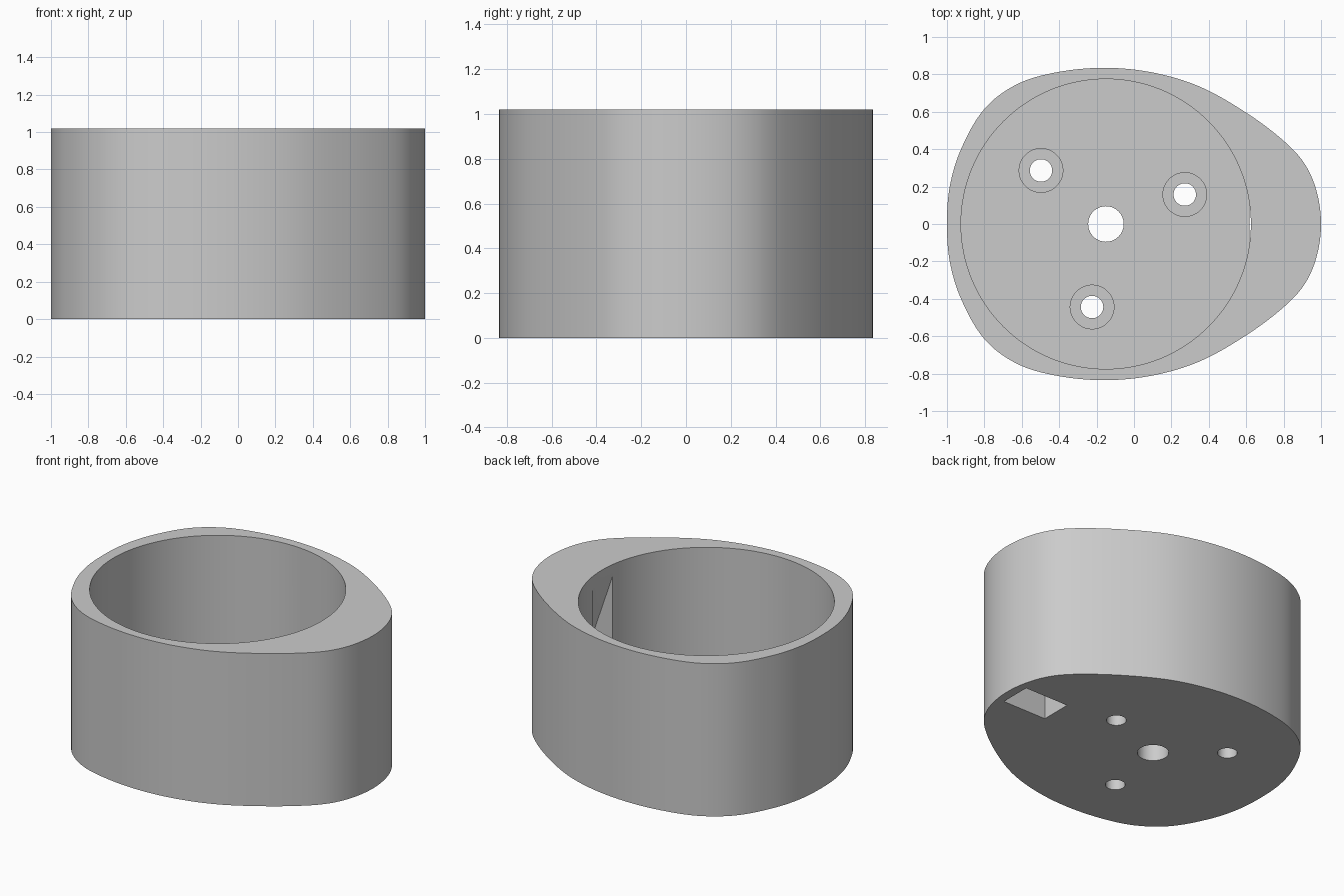
import bpy, bmesh, math
from mathutils import Vector
from mathutils.geometry import interpolate_bezier

if "Cube" in bpy.data.objects:
    bpy.data.objects.remove(bpy.data.objects["Cube"])

HEIGHT, FLOOR = 1.02, 0.2
BORE_X, BORE_R = -0.15, 0.775

grey = bpy.data.materials.new("plain grey")
grey.use_nodes = True
grey.diffuse_color = (0.6, 0.6, 0.6, 1)
grey.node_tree.nodes["Principled BSDF"].inputs["Base Color"].default_value = (0.6, 0.6, 0.6, 1)


def prism(name, points, direction):
    """Extrude a planar outline into a closed solid."""
    bm = bmesh.new()
    face = bm.faces.new([bm.verts.new(p) for p in points])
    grown = bmesh.ops.extrude_face_region(bm, geom=[face])["geom"]
    bmesh.ops.translate(bm, vec=direction,
                        verts=[v for v in grown if isinstance(v, bmesh.types.BMVert)])
    bmesh.ops.recalc_face_normals(bm, faces=bm.faces)
    mesh = bpy.data.meshes.new(name)
    bm.to_mesh(mesh)
    bm.free()
    obj = bpy.data.objects.new(name, mesh)
    obj.data.materials.append(grey)
    bpy.context.collection.objects.link(obj)
    return obj


def cylinder(name, x, y, radius, z0, z1, sides=48):
    ring = [(x + radius * math.cos(math.tau * i / sides),
             y + radius * math.sin(math.tau * i / sides), z0) for i in range(sides)]
    return prism(name, ring, (0, 0, z1 - z0))


def smooth_loop(points, steps=8):
    """Smooth closed curve through the given points."""
    result, n = [], len(points)
    for i in range(n):
        a, b, c, d = (points[(i + k) % n] for k in (-1, 0, 1, 2))
        span = (c - b).length
        t0 = (c - a).normalized() * span / 3
        t1 = (d - b).normalized() * span / 3
        result += interpolate_bezier(b, b + t0, c - t1, c, steps + 1)[:-1]
    return result


# Egg-shaped outer body, half outline mirrored across y
half = [(-0.985, 0.2), (-0.925, 0.4), (-0.8, 0.615), (-0.63, 0.745), (-0.42, 0.81),
        (-0.16, 0.835), (0.1, 0.81), (0.35, 0.735), (0.6, 0.595), (0.8, 0.445),
        (0.91, 0.325), (0.975, 0.18)]
outline = [Vector((-1, 0, 0))] + [Vector((x, y, 0)) for x, y in half]
outline += [Vector((1, 0, 0))] + [Vector((x, -y, 0)) for x, y in reversed(half)]
body = prism("cup_body", smooth_loop(outline), (0, 0, HEIGHT))

# Main bore, leaving a floor, and the centre hole
cutters = [cylinder("bore_cutter", BORE_X, 0, BORE_R, FLOOR, HEIGHT + 0.2, 128),
           cylinder("centre_hole_cutter", BORE_X, 0, 0.095, -0.1, FLOOR + 0.1)]

# Three counterbored screw holes around the centre
for i in range(3):
    angle = math.radians(20.5 + 120 * i)
    x, y = BORE_X + 0.45 * math.cos(angle), 0.45 * math.sin(angle)
    cutters.append(cylinder("screw_hole_cutter", x, y, 0.06, -0.1, FLOOR + 0.1))
    cutters.append(cylinder("counterbore_cutter", x, y, 0.117, FLOOR / 2, FLOOR + 0.1))

# Wedge slot from the underside up into the bore wall
slope = (0.94 - 0.617) / 0.94
wedge = [(0.617, -0.105, -0.1), (0.94 + 0.1 * slope, -0.105, -0.1), (0.617, -0.105, 0.94)]
cutters.append(prism("slot_cutter", wedge, (0, 0.21, 0)))

for cutter in cutters:
    cutter.hide_render = True
    mod = body.modifiers.new(cutter.name, "BOOLEAN")
    mod.operation, mod.solver, mod.object = "DIFFERENCE", "EXACT", cutter

# Bake the cuts and remove the cutters
baked = bpy.data.meshes.new_from_object(
    body.evaluated_get(bpy.context.evaluated_depsgraph_get()))
body.modifiers.clear()
body.data = baked
for cutter in cutters:
    bpy.data.objects.remove(cutter)

bpy.ops.object.select_all(action="DESELECT")
body.select_set(True)
bpy.context.view_layer.objects.active = body
bpy.ops.object.shade_smooth_by_angle(angle=math.radians(30))
